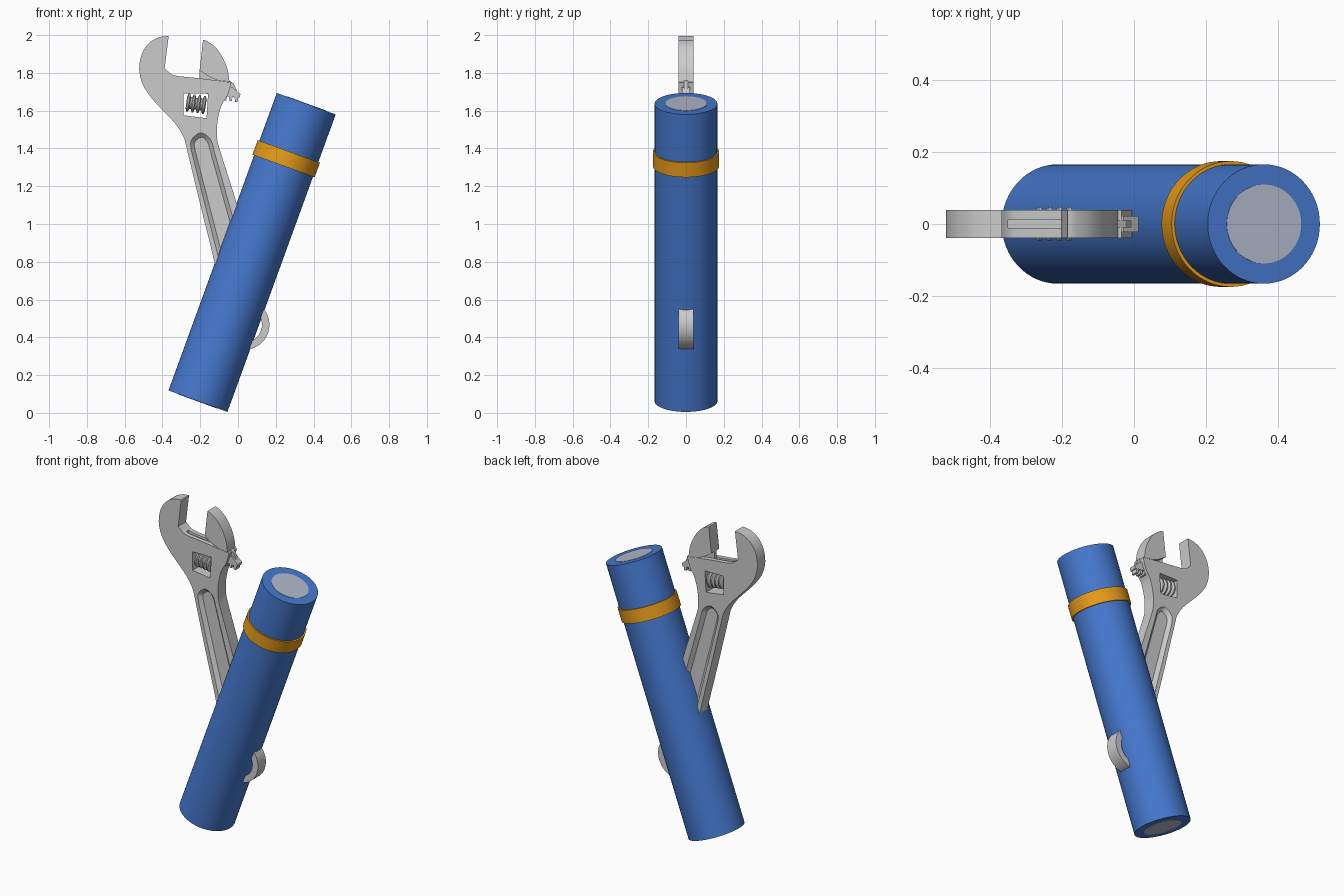
import bpy, bmesh, math
from mathutils import Vector, Matrix

if "Cube" in bpy.data.objects:
    bpy.data.objects.remove(bpy.data.objects["Cube"])

U = 189.3  # drawing units per model unit for the wrench profiles


def P(u, v):
    return ((u - 238.5) / U, (413.3 - v) / U)


def spline(pts, n=4):
    """Catmull-Rom curve through the points, open ended."""
    q = [Vector(p) for p in pts]
    q = [2 * q[0] - q[1]] + q + [2 * q[-1] - q[-2]]
    out = []
    for a, b, c, d in zip(q, q[1:], q[2:], q[3:]):
        for i in range(n):
            t = i / n
            out.append(tuple(0.5 * (2 * b + (c - a) * t + (2 * a - 5 * b + 4 * c - d) * t * t
                                    + (3 * b - a - 3 * c + d) * t ** 3)))
    return out + [tuple(pts[-1])]


def finish(name, bm, color=None):
    bmesh.ops.recalc_face_normals(bm, faces=bm.faces)
    me = bpy.data.meshes.new(name)
    bm.to_mesh(me)
    bm.free()
    ob = bpy.data.objects.new(name, me)
    bpy.context.collection.objects.link(ob)
    if color:
        mat = bpy.data.materials.new(name + "_paint")
        mat.diffuse_color = (*color, 1)
        mat.use_nodes = True
        mat.node_tree.nodes["Principled BSDF"].inputs["Base Color"].default_value = mat.diffuse_color
        me.materials.append(mat)
    return ob


def smooth(ob, angle=32):
    bpy.ops.object.select_all(action='DESELECT')
    ob.select_set(True)
    bpy.context.view_layer.objects.active = ob
    bpy.ops.object.shade_smooth_by_angle(angle=math.radians(angle))


def prism(name, pts, y0, y1, pts2=None):
    """Solid between a profile at y0 and the same (or another) profile at y1."""
    bm = bmesh.new()
    loops = []
    for prof, y in ((pts, y0), (pts2 or pts, y1)):
        loops.append([bm.verts.new((x, y, z)) for x, z in (P(*p) for p in prof)])
    n = len(pts)
    bm.faces.new(loops[0])
    bm.faces.new(loops[1][::-1])
    for i in range(n):
        j = (i + 1) % n
        bm.faces.new((loops[0][i], loops[0][j], loops[1][j], loops[1][i]))
    return finish(name, bm)


def lathe(name, profile, origin, tilt, color=None, seg=64):
    """Revolve (radius, height) points about an axis tilted in the xz plane."""
    bm = bmesh.new()
    m = Matrix.Translation(origin) @ Matrix.Rotation(math.radians(tilt), 4, 'Y')
    rings = [[bm.verts.new(m @ Vector((r * math.cos(2 * math.pi * i / seg),
                                       r * math.sin(2 * math.pi * i / seg), h)))
              for i in range(seg)] for r, h in profile]
    for a, b in zip(rings, rings[1:]):
        for i in range(seg):
            j = (i + 1) % seg
            bm.faces.new((a[i], a[j], b[j], b[i]))
    bm.faces.new(rings[0])
    bm.faces.new(rings[-1])
    ob = finish(name, bm, color)
    smooth(ob)
    return ob


def cut(ob, cutters):
    bpy.context.view_layer.objects.active = ob
    for c in cutters:
        mod = ob.modifiers.new("cut", 'BOOLEAN')
        mod.operation, mod.solver, mod.object = 'DIFFERENCE', 'EXACT', c
        bpy.ops.object.modifier_apply(modifier=mod.name)
        bpy.data.objects.remove(c)


# Tilted tube with end discs and a band
base, L, R = (-0.212, 0, 0.062), 1.676, 0.166
lathe("tube", [(R, 0), (R, L)], base, 20, (0.06, 0.19, 0.62))
lathe("end_discs", [(0.11, -0.002), (0.11, L + 0.002)], base, 20, (0.45, 0.49, 0.6))
lathe("band", [(0.175, 1.325), (0.175, 1.407)], base, 20, (0.8, 0.33, 0.01))

# Wrench body: fixed jaw, head, handle and ring end in one outline
ring_end = [(245 + 25 * math.cos(a), 325 + 25 * math.sin(a))
            for a in (math.radians(-38 + k * 8) for k in range(29))]
outline = spline([(169, 35.5), (159, 37), (149, 43), (142, 54), (139.5, 69), (143, 84), (152, 98),
                  (164, 111), (176, 124), (184, 137), (187.5, 150), (201, 206), (216, 268),
                  (220, 305)])
outline += ring_end[::-1]
outline += spline([(254, 265), (238, 206), (221, 152), (217.5, 137), (218, 121), (222, 105),
                   (228, 95), (232, 82)])
outline += [(200, 78)] + spline([(180, 76), (172, 74), (165, 68)]) + [(168, 44)]
T = 0.039
wrench = prism("wrench_body", outline, -T, T)

# Worm window, hanging hole, throat slot and the grooves on both faces
window = prism("window", [(184, 93), (208.5, 93), (207, 118), (184, 115)], -0.1, 0.1)
hole = prism("hole", [(245 + 17.5 * math.cos(k * math.pi / 20), 325 + 17.5 * math.sin(k * math.pi / 20))
                      for k in range(40)], -0.1, 0.1)
slot = prism("slot", [(172, 70), (205, 70), (205, 85), (172, 82)], -0.011, 0.011)
floor = spline([(195.5, 150), (195, 142), (202, 137), (208, 142), (210.5, 150)])
floor += [(246, 278), (238, 287), (229, 280)]
rim = spline([(191.5, 150), (191.5, 140), (201, 132.5), (211, 139), (214.5, 150)])
rim += [(251, 280), (239, 294), (225, 283)]
grooves = [prism("groove", floor, s * 0.018, s * (T + 0.001), rim) for s in (-1, 1)]
cut(wrench, [window, hole, slot] + grooves)
smooth(wrench)

# Sliding jaw with its toothed rack
jaw = spline([(203.5, 39.5), (208, 41), (216, 47), (223, 57), (228, 69), (230, 81.5)])
jaw += spline([(218, 80), (209, 76), (200, 70)])
smooth(prism("sliding_jaw", jaw, -T, T))
prism("jaw_web", [(200, 70), (228, 79), (234, 83), (238, 92), (205, 90), (200, 79)], -0.01, 0.01)
prism("rack", [(203, 85), (233, 87), (241, 94), (240, 97.5), (203, 93)], -0.022, 0.022)
for k in range(3):
    u, v = 225.5 + 5.6 * k, 94 + 0.8 * k
    prism("rack_tooth", [(u - 2, v), (u + 2, v), (u + 1.4, v + 6), (u - 1, v + 6)], -0.02, 0.02)

# Adjusting worm with ridges
worm = []
for k in range(4):
    h = -0.052 + 0.028 * k
    worm += [(0.031, h), (0.048, h + 0.006), (0.048, h + 0.014), (0.031, h + 0.02)]
x, z = P(196.5, 103.5)
lathe("worm", worm, (x, 0, z), 98, seg=32)
